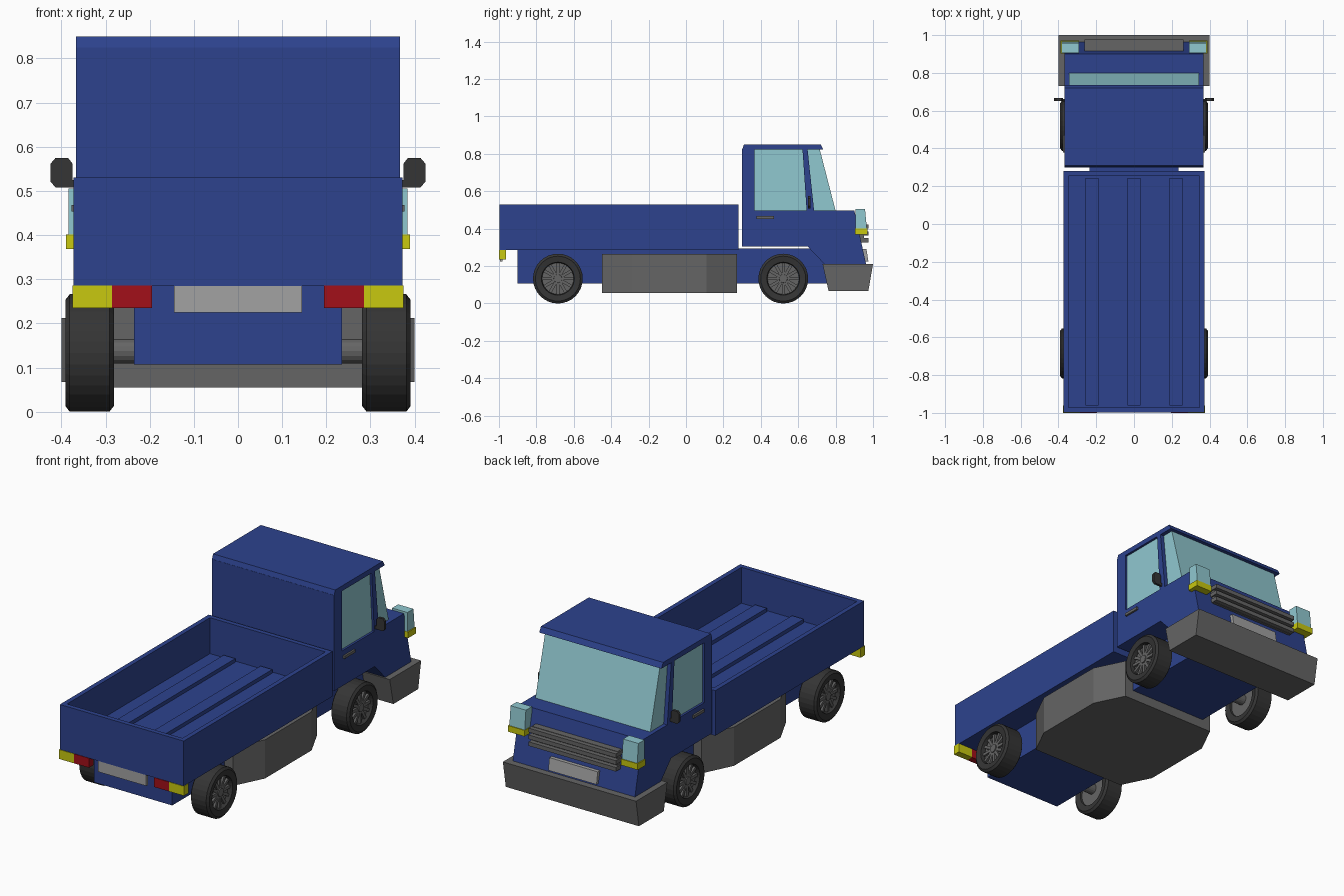
import bpy, bmesh, math
from mathutils import Matrix, Vector

if "Cube" in bpy.data.objects:
    bpy.data.objects.remove(bpy.data.objects["Cube"])


def material(name, rgb):
    m = bpy.data.materials.new(name)
    m.diffuse_color = (*rgb, 1)
    m.use_nodes = True
    m.node_tree.nodes["Principled BSDF"].inputs["Base Color"].default_value = m.diffuse_color
    return m


BLUE = material("blue_paint", (0.026, 0.055, 0.27))
GLASS = material("pale_glass", (0.28, 0.58, 0.63))
YELLOW = material("yellow_lens", (0.58, 0.58, 0.005))
RED = material("red_lens", (0.36, 0.005, 0.01))
GREY = material("dark_grey", (0.13, 0.13, 0.13))
PLATE = material("plate_grey", (0.36, 0.36, 0.36))
BLACK = material("rubber", (0.035, 0.035, 0.035))


def finish(name, bm, mat):
    bmesh.ops.recalc_face_normals(bm, faces=bm.faces[:])
    me = bpy.data.meshes.new(name)
    bm.to_mesh(me)
    bm.free()
    me.materials.append(mat)
    ob = bpy.data.objects.new(name, me)
    bpy.context.collection.objects.link(ob)
    return ob


def add_box(bm, x, y, z, turn=Matrix()):
    size = Matrix.Diagonal((x[1] - x[0], y[1] - y[0], z[1] - z[0], 1))
    mid = Vector((sum(x) / 2, sum(y) / 2, sum(z) / 2))
    bmesh.ops.create_cube(bm, size=1, matrix=turn @ Matrix.Translation(mid) @ size)


def box(name, x, y, z, mat):
    bm = bmesh.new()
    add_box(bm, x, y, z)
    return finish(name, bm, mat)


def extrude(name, points, axis, lo, hi, mat):
    """Closed outline pushed along axis: (y,z) along x, (x,z) along y, (x,y) along z."""
    bm = bmesh.new()
    def at(p, d):
        v = list(p)
        v.insert(axis, d)
        return v
    f = bm.faces.new([bm.verts.new(at(p, lo)) for p in points])
    ret = bmesh.ops.extrude_face_region(bm, geom=[f])
    off = Vector(at((0, 0), hi - lo))
    bmesh.ops.translate(bm, vec=off, verts=[g for g in ret["geom"] if isinstance(g, bmesh.types.BMVert)])
    return finish(name, bm, mat)


def lathe_x(bm, profile, centre, steps, close=True):
    """Spin an (x, radius) outline about an axis parallel to x."""
    rings = []
    for i in range(steps):
        a = 2 * math.pi * i / steps
        rings.append([bm.verts.new(centre + Vector((x, r * math.cos(a), r * math.sin(a)))) for x, r in profile])
    n = len(profile)
    for i in range(steps):
        p, q = rings[i], rings[(i + 1) % steps]
        for j in range(n if close else n - 1):
            k = (j + 1) % n
            bm.faces.new((p[j], q[j], q[k], p[k]))
    if not close:
        bm.faces.new([r[0] for r in rings])
        bm.faces.new([r[-1] for r in rings])


# Open cargo bed with sunken floor and ribs
bm = bmesh.new()
add_box(bm, (-0.372, 0.372), (-0.997, 0.28), (0.285, 0.53))
bm.faces.ensure_lookup_table()
top = max(bm.faces, key=lambda f: f.calc_center_median().z)
bmesh.ops.inset_region(bm, faces=[top], thickness=0.036)
ret = bmesh.ops.extrude_face_region(bm, geom=[top])
bmesh.ops.translate(bm, vec=(0, 0, -0.195), verts=[g for g in ret["geom"] if isinstance(g, bmesh.types.BMVert)])
bmesh.ops.delete(bm, geom=[top], context='FACES')
finish("cargo_bed", bm, BLUE)
for x in (-0.222, 0, 0.222):
    box("bed_rib", (x - 0.035, x + 0.035), (-0.96, 0.244), (0.33, 0.355), BLUE)

# Chassis and belly tank
box("chassis", (-0.235, 0.235), (-0.9, 0.82), (0.107, 0.293), BLUE)
half = [(0.285, -0.45), (0.365, -0.29), (0.365, 0.11), (0.285, 0.272)]
extrude("belly_tank", half + [(-x, y) for x, y in reversed(half)], 2, 0.055, 0.265, GREY)

# Cab lower body, roof, back wall
extrude("cab_body", [(0.30, 0.305), (0.30, 0.497), (0.90, 0.497), (0.965, 0.2), (0.75, 0.2), (0.65, 0.305)],
        0, -0.367, 0.367, BLUE)
extrude("cab_roof", [(0.30, 0.822), (0.31, 0.85), (0.72, 0.85), (0.735, 0.822)], 0, -0.367, 0.367, BLUE)
box("cab_back", (-0.367, 0.367), (0.30, 0.367), (0.49, 0.825), BLUE)

# Glazing and door pillars
extrude("door_glass", [(0.36, 0.495), (0.65, 0.495), (0.63, 0.824), (0.36, 0.824)], 0, -0.355, 0.355, GLASS)
extrude("windscreen", [(0.65, 0.495), (0.80, 0.495), (0.715, 0.824), (0.63, 0.824)], 0, -0.345, 0.345, GLASS)
for s in (1, -1):
    extrude("door_pillar", [(0.645, 0.495), (0.685, 0.495), (0.65, 0.824), (0.623, 0.824)],
            0, s * 0.33, s * 0.367, BLUE)
    box("door_handle", sorted((s * 0.36, s * 0.377)), (0.378, 0.47), (0.453, 0.468), GREY)
    # Wing mirror with clipped corners
    mirror = [(0.375, 0.52), (0.385, 0.508), (0.413, 0.508), (0.424, 0.52),
              (0.424, 0.562), (0.413, 0.575), (0.385, 0.575), (0.375, 0.562)]
    extrude("wing_mirror", [(s * x, z) for x, z in mirror], 1, 0.652, 0.666, BLACK)
    box("mirror_arm", sorted((s * 0.35, s * 0.385)), (0.653, 0.663), (0.508, 0.525), BLACK)
    # Headlamp and indicator
    extrude("headlamp", [(0.905, 0.40), (0.967, 0.40), (0.957, 0.505), (0.905, 0.505)],
            0, s * 0.292, s * 0.384, GLASS)
    box("front_indicator", sorted((s * 0.29, s * 0.39)), (0.903, 0.971), (0.368, 0.401), YELLOW)
    # Tail lamps
    box("tail_indicator", sorted((s * 0.285, s * 0.375)), (-1.0, -0.962), (0.235, 0.286), YELLOW)
    box("tail_lamp", sorted((s * 0.195, s * 0.285)), (-1.0, -0.962), (0.235, 0.286), RED)

# Grille, plates and bumper
box("grille_back", (-0.255, 0.255), (0.90, 0.952), (0.325, 0.425), GREY)
for z in (0.412, 0.375, 0.338):
    box("grille_slat", (-0.262, 0.262), (0.91, 0.976), (z - 0.011, z + 0.011), GREY)
extrude("front_plate", [(0.94, 0.225), (0.975, 0.225), (0.965, 0.29), (0.93, 0.29)], 0, -0.145, 0.145, PLATE)
box("rear_plate", (-0.145, 0.145), (-0.995, -0.98), (0.225, 0.287), PLATE)
extrude("front_bumper", [(0.73, 0.212), (1.0, 0.212), (0.975, 0.067), (0.762, 0.067)], 0, -0.4, 0.4, GREY)

# Axles and wheels
TYRE = [(-0.05, 0.088), (-0.055, 0.12), (-0.045, 0.133), (0.045, 0.133),
        (0.055, 0.12), (0.05, 0.088), (0.03, 0.084), (-0.03, 0.084)]
for y in (-0.685, 0.52):
    bm = bmesh.new()
    lathe_x(bm, [(-0.31, 0.028), (0.31, 0.028)], Vector((0, y, 0.137)), 16, False)
    finish("axle", bm, GREY)
    for s in (1, -1):
        c = Vector((s * 0.336, y, 0.133))
        bm = bmesh.new()
        lathe_x(bm, [(s * x, r) for x, r in TYRE], c, 32)
        finish("tyre", bm, BLACK)
        bm = bmesh.new()
        lathe_x(bm, [(-s * 0.04, 0.087), (s * 0.025, 0.087)], c, 32, False)
        lathe_x(bm, [(s * 0.02, 0.025), (s * 0.042, 0.022)], c, 16, False)
        for i in range(12):
            turn = Matrix.Translation(c) @ Matrix.Rotation(math.tau * i / 12, 4, 'X')
            add_box(bm, sorted((s * 0.02, s * 0.037)), (-0.008, 0.008), (0.015, 0.084), turn)
        finish("wheel_rim", bm, GREY)
